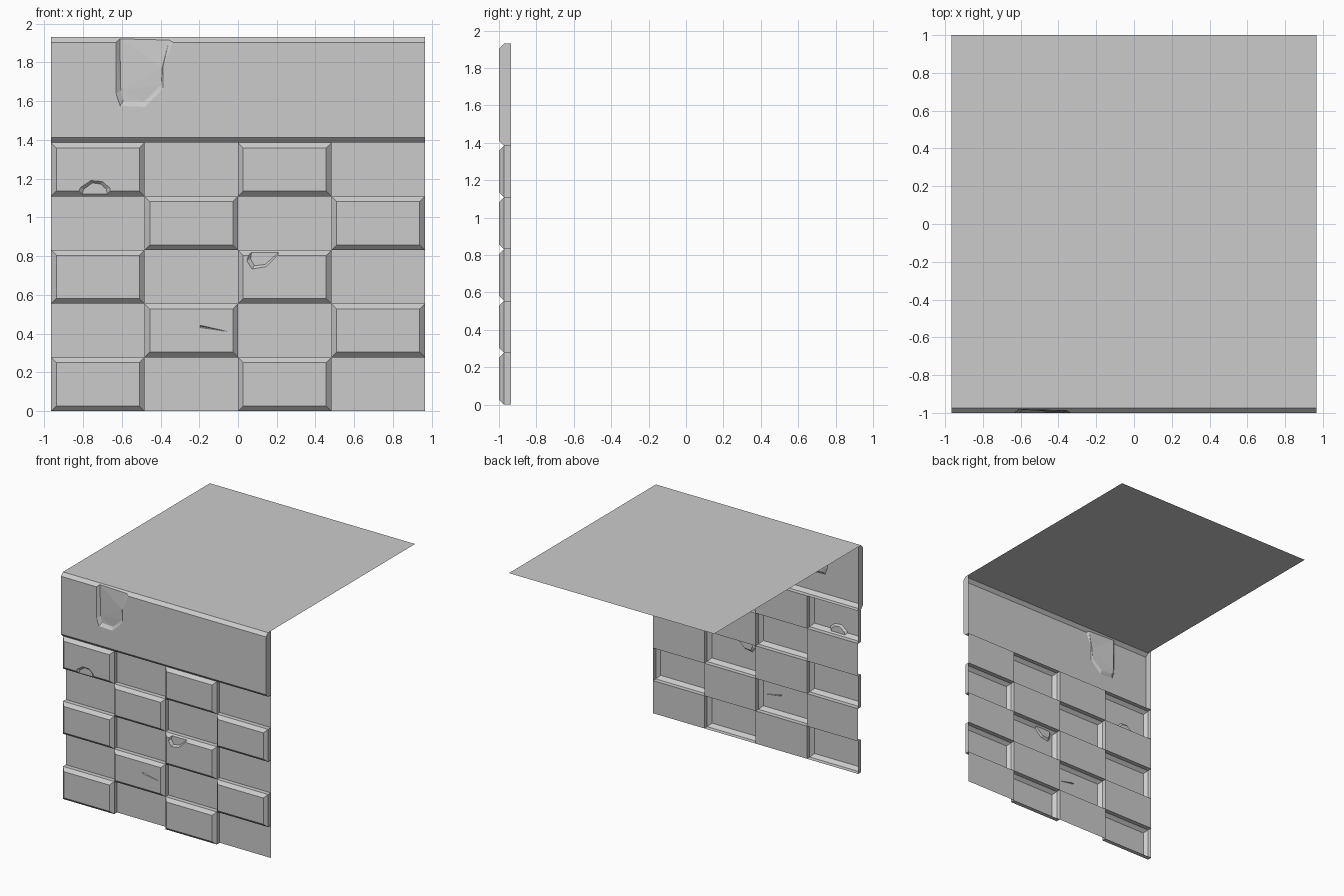
import bpy, bmesh, math
from mathutils import Vector
from mathutils.geometry import delaunay_2d_cdt

if "Cube" in bpy.data.objects:
    bpy.data.objects.remove(bpy.data.objects["Cube"])

X, W, H = 0.965, 0.4825, 0.277      # half width, brick width, brick height
ZB, ZT = 1.385, 1.93                # band bottom and top
F, M, B, C = -1.0, -0.973, -0.935, 0.027   # front, chamfer, recess planes; chamfer


def finish(name, bm):
    bmesh.ops.remove_doubles(bm, verts=bm.verts, dist=1e-5)
    bmesh.ops.dissolve_limit(bm, angle_limit=math.radians(0.5),
                             verts=bm.verts, edges=bm.edges)
    me = bpy.data.meshes.new(name)
    bm.to_mesh(me)
    bm.free()
    ob = bpy.data.objects.new(name, me)
    bpy.context.collection.objects.link(ob)


def face(bm, pts):
    bm.faces.new([bm.verts.new(p) for p in pts])


def relief(bm, x0, x1, z0, z1, cx, bottom=(), top=(), rings=()):
    """Chamfered front; bottom/top bend its edge, rings are sunk or cut outlines (x, z, depth)."""
    outer = [(x0, z0, C), (x1, z0, C), (x1, z1, C), (x0, z1, C)]
    a, b, lo, hi = x0 + cx, x1 - cx, z0 + C, z1 - C
    inner = ([(a, lo, 0)] + [(x, z, 0) for x, z in bottom] + [(b, lo, 0), (b, hi, 0)]
             + [(x, z, 0) for x, z in top] + [(a, hi, 0)])
    pts, edges = [], []
    for loop in (outer, inner, *rings):
        n, k = len(pts), len(loop)
        pts += loop
        if k > 1:
            edges += [(n + i, n + (i + 1) % k) for i in range(k)]
    # mitre lines of the chamfer
    last = len(inner) + 3
    nb = 5 + len(bottom)
    if cx:
        edges += [(0, 4), (1, nb), (2, nb + 1), (3, last)]
    vs, _, fs, ov, _, _ = delaunay_2d_cdt(
        [Vector(p[:2]) for p in pts], edges, [], 0, 1e-5)
    bv = [bm.verts.new((v.x, F + (pts[o[0]][2] if o else 0), v.y))
          for v, o in zip(vs, ov)]
    for f in fs:
        bm.faces.new([bv[i] for i in f])


# damage on individual bricks, keyed by (column, row)
damage = {
    # arched chip on the lower edge
    (0, 4): dict(
        bottom=[(-.82, 1.135), (-.815, 1.152), (-.76, 1.19), (-.70, 1.185),
                (-.66, 1.15), (-.66, 1.135)],
        rings=[[(-.805, 1.12, .015), (-.797, 1.145, .015), (-.752, 1.177, .015),
                (-.708, 1.172, .015), (-.68, 1.145, .015), (-.675, 1.12, .015)]]),
    # chip on the upper edge
    (2, 2): dict(
        top=[(.205, .804), (.144, .745), (.072, .733), (.046, .775), (.055, .804)],
        rings=[[(.21, .819, .015), (.14, .757, .015), (.085, .75, .015),
                (.065, .785, .015), (.07, .819, .015)]]),
    # thin surface crack
    (1, 1): dict(
        rings=[[(-.284, .427, 0), (-.196, .443, 0), (-.05, .41, 0), (-.196, .431, 0)],
               [(-.192, .437, .01)]]),
    # corner crack
    (2, 0): dict(
        top=[(.376, .25), (.448, .183), (.335, .25)],
        rings=[[(.345, .262, .012)]]),
}

# bricks and recessed panels in a checkerboard
recess = bmesh.new()
for row in range(5):
    for col in range(4):
        x0, z0 = -X + col * W, row * H
        x1, z1 = x0 + W, z0 + H
        ring = [(x0, z0), (x1, z0), (x1, z1), (x0, z1)]
        if (row + col) % 2:
            face(recess, [(x, B, z) for x, z in ring])
            continue
        bm = bmesh.new()
        relief(bm, x0, x1, z0, z1, C, **damage.get((col, row), {}))
        for (ax, az), (bx, bz) in zip(ring, ring[1:] + ring[:1]):
            face(bm, [(ax, M, az), (ax, B, az), (bx, B, bz), (bx, M, bz)])
        finish(f"brick_{col}_{row}", bm)
finish("recessed_panels", recess)

# top band with a large chip and a crack
bm = bmesh.new()
relief(bm, -X, X, ZB, ZT, 0,
       bottom=[(.578, 1.412), (.485, 1.60), (.622, 1.412)],
       top=[(-.335, 1.903), (-.387, 1.78), (-.387, 1.663), (-.48, 1.57),
            (-.608, 1.575), (-.63, 1.637), (-.63, 1.903)],
       rings=[[(.61, 1.397, .015)],
              [(-.355, 1.915, .012), (-.392, 1.77, .004), (-.395, 1.685, .006),
               (-.487, 1.597, .015), (-.592, 1.602, .018), (-.605, 1.655, .018),
               (-.61, 1.921, .018)]])
face(bm, [(-X, M, ZB), (-X, B, ZB), (X, B, ZB), (X, M, ZB)])
end = [(B, ZB), (M, ZB), (F, ZB + C), (F, ZT - C), (M, ZT), (B, ZT)]
face(bm, [(-X, y, z) for y, z in end])
face(bm, [(X, y, z) for y, z in reversed(end)])
finish("top_band", bm)

# flat top sheet
bm = bmesh.new()
face(bm, [(-X, M, ZT), (X, M, ZT), (X, 1, ZT), (-X, 1, ZT)])
finish("top_slab", bm)
